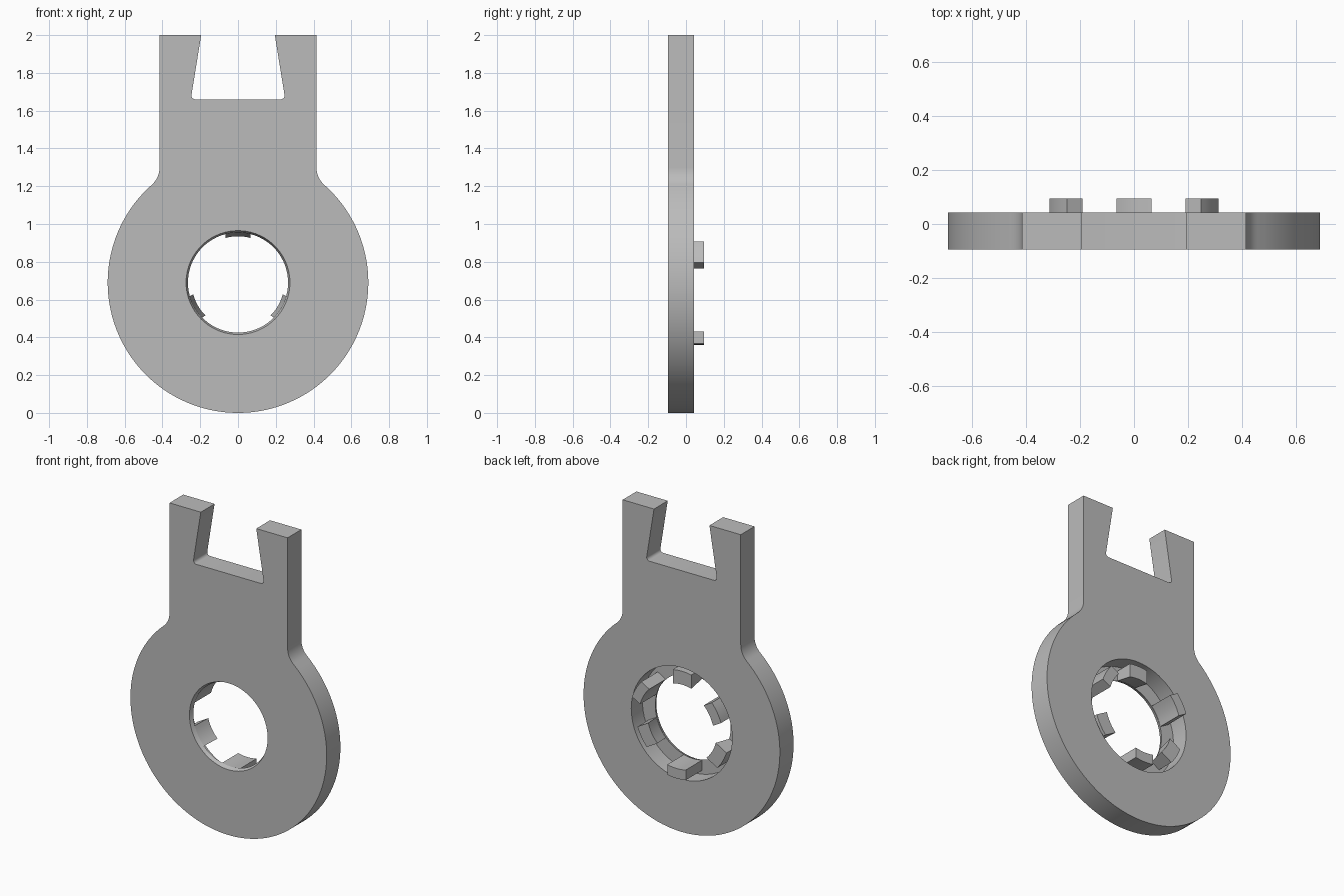
import bpy, bmesh, math
from math import sin, cos, radians, asin

default = bpy.data.objects.get("Cube")
if default:
    bpy.data.objects.remove(default, do_unlink=True)

GREY = (0.5, 0.5, 0.5, 1)
grey = bpy.data.materials.new("plain grey")
grey.use_nodes = True
grey.diffuse_color = GREY
grey.node_tree.nodes["Principled BSDF"].inputs["Base Color"].default_value = GREY

R = 0.69                      # disc radius, also its centre height
FRONT, LEDGE, BACK, TIP = -0.095, -0.07, 0.043, 0.095


def arc(cx, cz, r, a0, a1, n):
    """Points on an arc, angles in degrees."""
    angles = [radians(a0 + (a1 - a0) * i / n) for i in range(n + 1)]
    return [(cx + r * cos(a), cz + r * sin(a)) for a in angles]


def make_object(name, bm):
    bmesh.ops.recalc_face_normals(bm, faces=bm.faces)
    mesh = bpy.data.meshes.new(name)
    bm.to_mesh(mesh)
    bm.free()
    mesh.materials.append(grey)
    obj = bpy.data.objects.new(name, mesh)
    bpy.context.collection.objects.link(obj)
    return obj


def skin(name, loops):
    """Join matching closed loops of points and cap both ends."""
    bm = bmesh.new()
    rings = [[bm.verts.new(p) for p in loop] for loop in loops]
    n = len(rings[0])
    for a, b in zip(rings, rings[1:]):
        for i in range(n):
            j = (i + 1) % n
            bm.faces.new((a[i], a[j], b[j], b[i]))
    bm.faces.new(rings[0])
    bm.faces.new(rings[-1])
    return make_object(name, bm)


def smooth(obj):
    bpy.ops.object.select_all(action="DESELECT")
    obj.select_set(True)
    bpy.context.view_layer.objects.active = obj
    bpy.ops.object.shade_smooth_by_angle(angle=radians(30))


# Plate outline: disc, neck fillet, straight neck, dovetail notch
half = arc(0, R, R, -90, 48.5, 48)
half += arc(0.539, 1.3, 0.124, 228.5, 180, 8)[1:]
half += [(0.415, 2), (0.195, 2)]
half += arc(0.2265, 1.68, 0.02, 9, -90, 5)
outline = half + [(-x, z) for x, z in reversed(half[1:])]
plate = skin("plate", [[(x, y, z) for x, z in outline] for y in (FRONT, BACK)])

# Stepped bore: tapered lip at the front, wide recess at the back
steps = [(0.279, FRONT - 0.01), (0.265, LEDGE), (0.355, LEDGE), (0.355, BACK + 0.02)]
circle = arc(0, 0, 1, 0, 360, 72)[:-1]
cutter = skin("bore_cutter", [[(r * c, y, R + r * s) for c, s in circle] for r, y in steps])
cutter.hide_render = True
cutter.hide_viewport = True
bore = plate.modifiers.new("bore", "BOOLEAN")
bore.operation = "DIFFERENCE"
bore.solver = "EXACT"
bore.object = cutter
bpy.context.view_layer.objects.active = plate
bpy.ops.object.modifier_apply(modifier="bore")
bpy.data.objects.remove(cutter, do_unlink=True)
smooth(plate)


def post(name, angle, inner_base, inner_top, top):
    """Curved finger standing on the ledge with parallel sides."""
    loops = []
    for y, inner in ((LEDGE - 0.004, inner_base), (top, inner_top)):
        section = []
        for r, way in ((inner, 1), (0.33, -1)):
            spread = math.degrees(asin(0.065 / r)) * way
            section += arc(0, R, r, angle - spread, angle + spread, 6)
        loops.append([(x, y, z) for x, z in section])
    smooth(skin(name, loops))


# Alternating tall clips and short sloped stops around the bore
for i in range(3):
    post(f"tall_clip_{i + 1}", 30 + 120 * i, 0.267, 0.267, TIP)
    post(f"short_stop_{i + 1}", 90 + 120 * i, 0.267, 0.245, BACK - 0.003)
